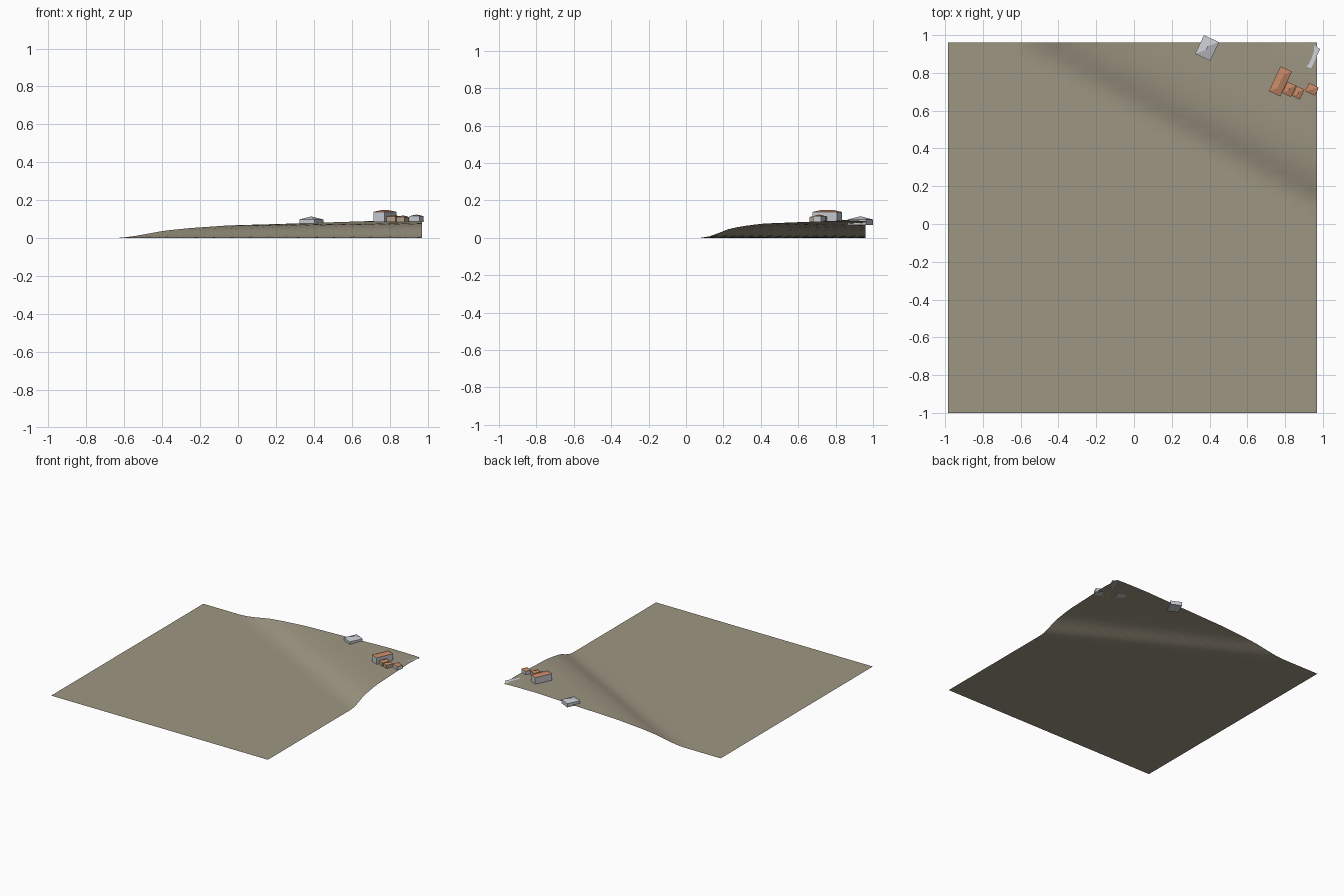
import bpy
import math

if "Cube" in bpy.data.objects:
    bpy.data.objects.remove(bpy.data.objects["Cube"], do_unlink=True)


def material(name, rgb):
    m = bpy.data.materials.new(name)
    m.use_nodes = True
    m.diffuse_color = (*rgb, 1)
    m.node_tree.nodes["Principled BSDF"].inputs["Base Color"].default_value = (*rgb, 1)
    return m


EARTH = material("dry earth", (0.34, 0.305, 0.225))
GREY = material("pale grey plaster", (0.56, 0.58, 0.62))
TAN = material("tan plaster", (0.45, 0.36, 0.25))
CLAY = material("clay roof", (0.55, 0.24, 0.13))

X0, X1, Y0, Y1 = -0.985, 0.97, -1.0, 0.96
# Hill height against distance past the foot of the slope
PROFILE = [(0, 0), (0.04, 0.014), (0.11, 0.046), (0.17, 0.061), (0.27, 0.076),
           (0.45, 0.084), (0.62, 0.092), (0.72, 0.088), (0.85, 0.076)]


def ground(x, y):
    d = 0.475 * (x - X1) + 0.88 * (y - 0.1)
    if d <= 0:
        return 0.0
    h = PROFILE[-1][1]
    for (a, p), (b, q) in zip(PROFILE, PROFILE[1:]):
        if d <= b:
            h = p + (q - p) * (d - a) / (b - a)
            break
    # the hill is lower towards the left
    return h * min(1, 0.88 + 0.13 * x)


def mesh_object(name, verts, faces, mats):
    me = bpy.data.meshes.new(name)
    me.from_pydata(verts, [], faces)
    for m in mats:
        me.materials.append(m)
    ob = bpy.data.objects.new(name, me)
    bpy.context.collection.objects.link(ob)
    return ob


# Terrain sheet
N = 40
verts = []
for j in range(N + 1):
    for i in range(N + 1):
        x = X0 + (X1 - X0) * i / N
        y = Y0 + (Y1 - Y0) * j / N
        verts.append((x, y, ground(x, y)))
faces = []
for j in range(N):
    for i in range(N):
        a = j * (N + 1) + i
        b, c, d = a + 1, a + N + 2, a + N + 1
        faces += [(a, b, c), (a, c, d)]
terrain = mesh_object("terrain", verts, faces, [EARTH])
terrain.data.shade_smooth()


# House: box walls under a hipped roof with its ridge along local y
def house(name, x, y, w, l, base, eave, top, wall, roof, turn=-25):
    a, b = w / 2, l / 2
    r = max(b - a, 0.1 * b)
    v = [(sx * a, sy * b, z) for z in (base, eave)
         for sx, sy in ((-1, -1), (1, -1), (1, 1), (-1, 1))]
    v += [(0, -r, top), (0, r, top)]
    f = [(3, 2, 1, 0), (0, 1, 5, 4), (1, 2, 6, 5), (2, 3, 7, 6), (3, 0, 4, 7),
         (4, 5, 8), (5, 6, 9, 8), (6, 7, 9), (7, 4, 8, 9)]
    ob = mesh_object(name, v, f, [wall, roof])
    for p in ob.data.polygons:
        p.material_index = int(p.index > 4)
    ob.location = (x, y, 0)
    ob.rotation_euler.z = math.radians(turn)


house("grey_house", 0.387, 0.932, 0.088, 0.109, 0.068, 0.098, 0.113, GREY, GREY)
house("long_house", 0.775, 0.755, 0.066, 0.145, 0.085, 0.138, 0.148, GREY, CLAY)
house("inner_annex", 0.822, 0.713, 0.052, 0.066, 0.085, 0.113, 0.122, TAN, CLAY)
house("outer_annex", 0.870, 0.695, 0.045, 0.058, 0.085, 0.111, 0.119, TAN, CLAY)
house("end_house", 0.942, 0.713, 0.058, 0.048, 0.085, 0.116, 0.124, GREY, CLAY)

# Sloping slab at the back corner
slab = mesh_object("corner_slab", [(0.905, 0.835, 0.089), (0.938, 0.825, 0.096),
                                   (0.985, 0.925, 0.092), (0.957, 0.948, 0.086)],
                   [(0, 1, 2, 3)], [GREY])
